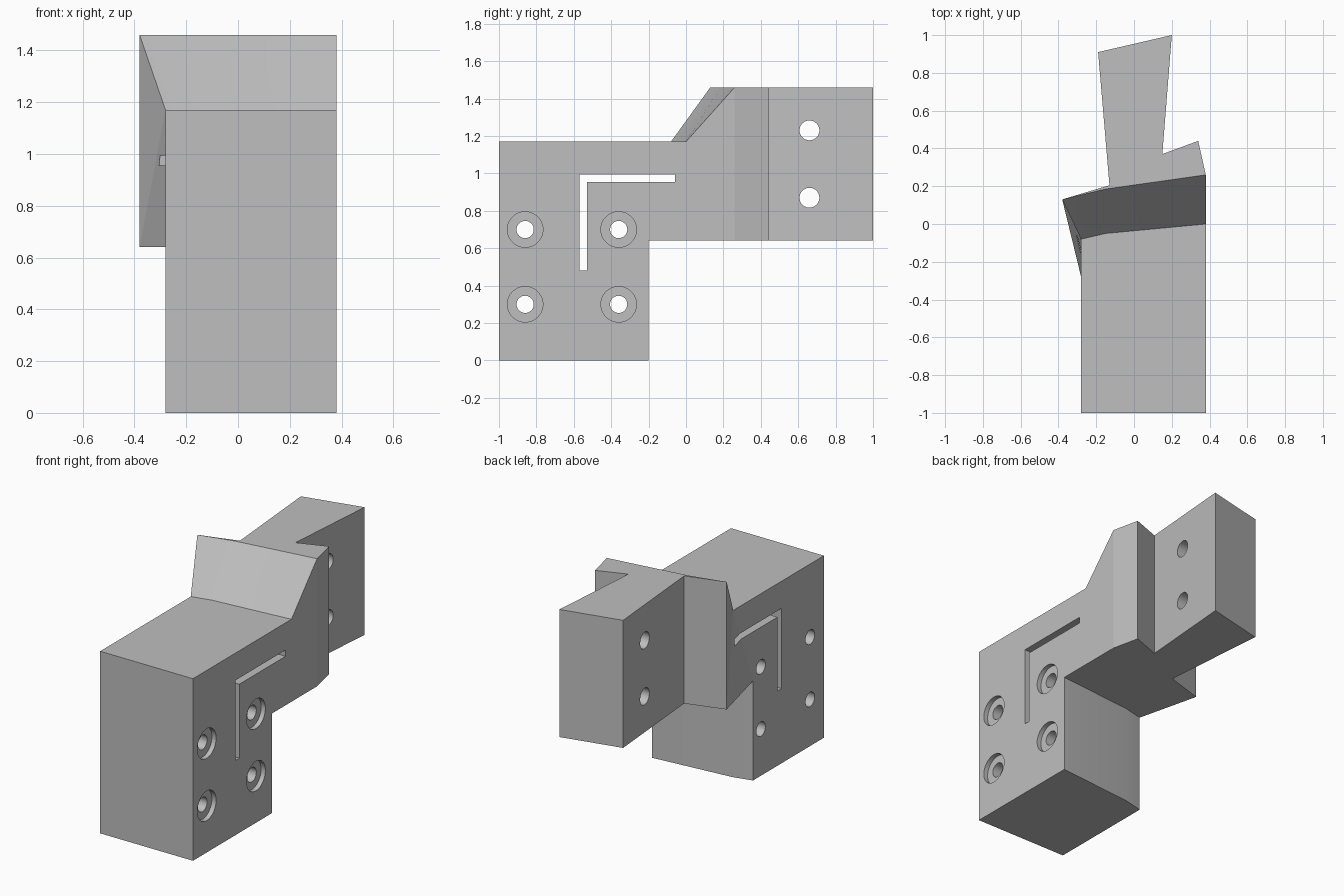
import bpy, bmesh, math
from mathutils import Matrix, Vector

if "Cube" in bpy.data.objects:
    bpy.data.objects.remove(bpy.data.objects["Cube"], do_unlink=True)

grey = bpy.data.materials.new("plain grey")
grey.use_nodes = True
colour = (0.52, 0.52, 0.52, 1)
grey.diffuse_color = colour
grey.node_tree.nodes["Principled BSDF"].inputs["Base Color"].default_value = colour


def make_object(name, bm):
    bmesh.ops.recalc_face_normals(bm, faces=bm.faces[:])
    mesh = bpy.data.meshes.new(name)
    bm.to_mesh(mesh)
    bm.free()
    mesh.materials.append(grey)
    ob = bpy.data.objects.new(name, mesh)
    bpy.context.collection.objects.link(ob)
    return ob


# Heights of the base, underside of the arm, shoulder and top
BASE, UNDER, SHOULDER, TOP = 0, 0.64, 1.17, 1.46
RIGHT, LEFT = 0.38, -0.28

# Plan outlines
front = [(LEFT, -1), (RIGHT, -1)]
step = [(RIGHT, 0), (-0.15, -0.05), (LEFT, -0.08)]
back = [(x, y - 0.2) for x, y in step]
ridge = [(RIGHT, 0.26), (-0.15, 0.185), (-0.38, 0.13)]
tail = [ridge[0], (0.34, 0.44), (0.15, 0.37), (0.2, 1), (-0.19, 0.91),
        (-0.13, 0.205), ridge[-1]]

bm = bmesh.new()
known = {}


def vert(p, z):
    key = (*p, z)
    if key not in known:
        known[key] = bm.verts.new(key)
    return known[key]


def ring(points, z):
    return [vert(p, z) for p in points]


def strip(low, high):
    for i in range(len(low) - 1):
        bm.faces.new((low[i], low[i + 1], high[i + 1], high[i]))


# Block: base, front, shoulder and curved back
bm.faces.new(ring(front + back, BASE))
strip(ring(front, BASE), ring(front, SHOULDER))
bm.faces.new(ring(front + step, SHOULDER))
strip(ring(back, BASE), ring(back, UNDER))

# Arm: slope, top, underside and rear walls
strip(ring(step, SHOULDER), ring(ridge, TOP))
bm.faces.new(ring(tail + [ridge[1]], TOP))
bm.faces.new(ring(tail + back[::-1], UNDER))
strip(ring(tail, UNDER), ring(tail, TOP))

# Flat side walls
bm.faces.new([vert(front[1], BASE), vert(back[0], BASE), vert(back[0], UNDER),
              vert(ridge[0], UNDER), vert(ridge[0], TOP),
              vert(step[0], SHOULDER), vert(front[1], SHOULDER)])
bm.faces.new([vert(front[0], BASE), vert(back[-1], BASE), vert(back[-1], UNDER),
              vert(step[-1], SHOULDER), vert(front[0], SHOULDER)])

# Flared side of the arm
low, high = vert(back[-1], UNDER), vert(step[-1], SHOULDER)
tip_low, tip_high = vert(ridge[-1], UNDER), vert(ridge[-1], TOP)
bm.faces.new((low, high, tip_low))
bm.faces.new((high, tip_high, tip_low))
body = make_object("bracket_body", bm)


def cut(cutter):
    cutter.hide_render = True
    mod = body.modifiers.new("cut", "BOOLEAN")
    mod.operation = "DIFFERENCE"
    mod.solver = "EXACT"
    mod.object = cutter
    bpy.context.view_layer.objects.active = body
    bpy.ops.object.modifier_apply(modifier=mod.name)
    bpy.data.objects.remove(cutter, do_unlink=True)


def drill(y, z, radius, start):
    bm = bmesh.new()
    place = Matrix.Translation((start + 0.5, y, z)) @ Matrix.Rotation(math.pi / 2, 4, "Y")
    bmesh.ops.create_cone(bm, cap_ends=True, segments=48, radius1=radius,
                          radius2=radius, depth=1, matrix=place)
    cut(make_object("drill", bm))


# Counterbored bolt holes in the block
for y in (-0.86, -0.36):
    for z in (0.3, 0.7):
        drill(y, z, 0.095, RIGHT - 0.03)
        drill(y, z, 0.046, -0.5)

# Plain holes in the tail
for z in (0.87, 1.23):
    drill(0.66, z, 0.053, -0.5)

# L-shaped slot through the block
bm = bmesh.new()
corner = [(-0.57, 0.48), (-0.53, 0.48), (-0.53, 0.955), (-0.06, 0.955),
          (-0.06, 0.995), (-0.57, 0.995)]
face = bm.faces.new([bm.verts.new((-0.6, y, z)) for y, z in corner])
grown = bmesh.ops.extrude_face_region(bm, geom=[face])
bmesh.ops.translate(bm, vec=Vector((1.2, 0, 0)),
                    verts=[g for g in grown["geom"] if isinstance(g, bmesh.types.BMVert)])
cut(make_object("slot", bm))

# Smooth only the gentle curves and hole walls
bpy.ops.object.select_all(action="DESELECT")
body.select_set(True)
bpy.context.view_layer.objects.active = body
bpy.ops.object.shade_smooth_by_angle(angle=math.radians(10))
